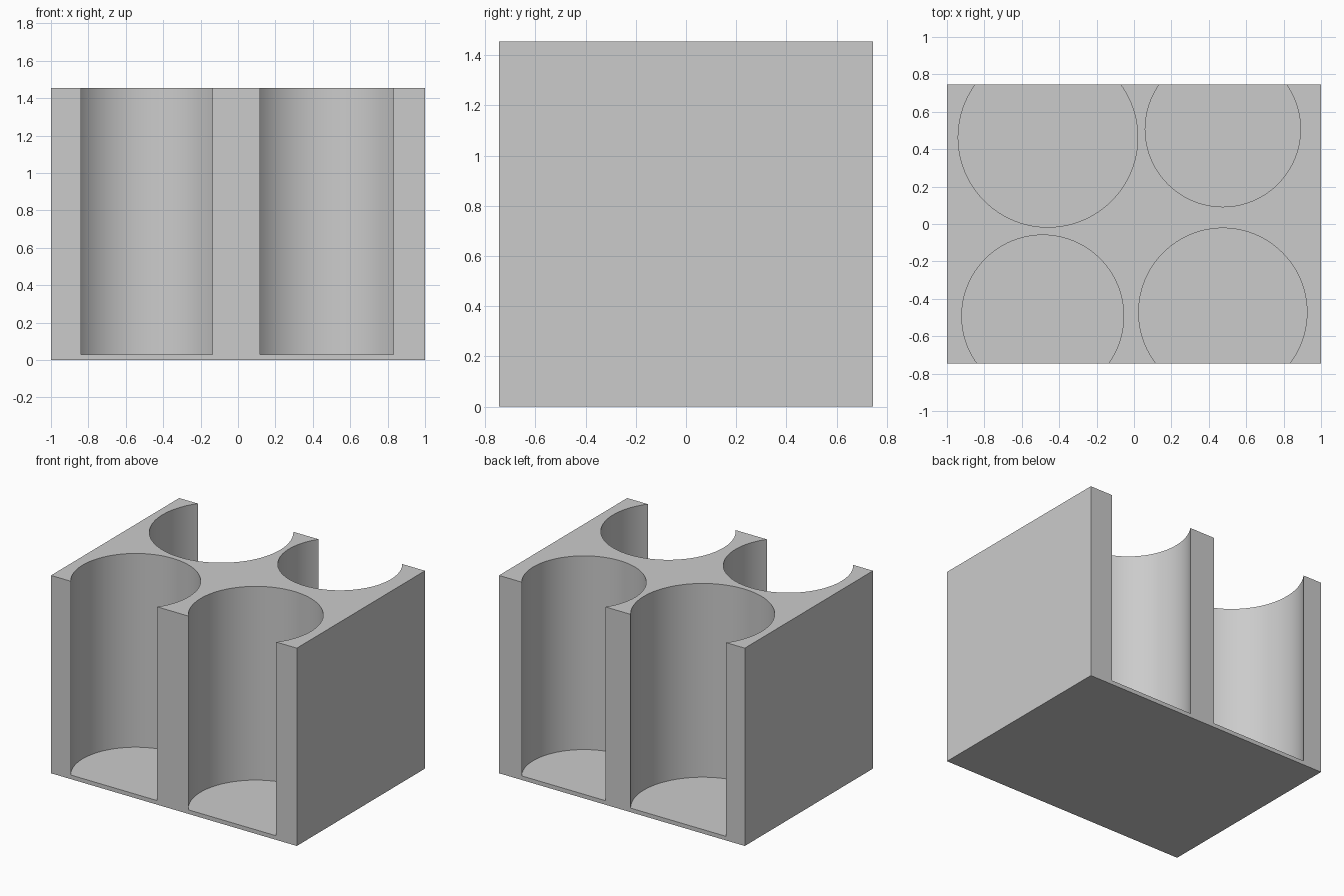
import bpy

cube = bpy.data.objects.get("Cube")
if cube:
    bpy.data.objects.remove(cube, do_unlink=True)

HEIGHT, DEPTH, FLOOR = 1.455, 1.49, 0.03

# Plain grey plastic
grey = bpy.data.materials.new("light grey")
grey.use_nodes = True
grey.diffuse_color = (0.6, 0.6, 0.6, 1)
grey.node_tree.nodes["Principled BSDF"].inputs["Base Color"].default_value = (0.6, 0.6, 0.6, 1)

# Solid holder block
bpy.ops.mesh.primitive_cube_add(size=1, location=(0, 0, HEIGHT / 2))
holder = bpy.context.object
holder.name = "holder_block"
holder.scale = (2, DEPTH, HEIGHT)
bpy.ops.object.transform_apply(location=True, rotation=False, scale=True)
holder.data.materials.append(grey)

# Round wells, open through the front and back walls: x, y, radius
wells = {
    "front_right_well": (-0.488, -0.492, 0.433),
    "front_left_well": (0.475, -0.472, 0.45),
    "back_right_well": (-0.46, 0.463, 0.48),
    "back_left_well": (0.475, 0.507, 0.415),
}


def cut_well(name, x, y, radius):
    bpy.ops.mesh.primitive_cylinder_add(
        vertices=96, radius=radius, depth=HEIGHT,
        location=(x, y, FLOOR + HEIGHT / 2))
    cutter = bpy.context.object
    cutter.name = name
    cutter.hide_render = True
    cutter.data.materials.append(grey)
    cut = holder.modifiers.new(name, "BOOLEAN")
    cut.operation = "DIFFERENCE"
    cut.solver = "EXACT"
    cut.object = cutter
    bpy.ops.object.select_all(action="DESELECT")
    holder.select_set(True)
    bpy.context.view_layer.objects.active = holder
    bpy.ops.object.modifier_apply(modifier=cut.name)
    bpy.data.objects.remove(cutter, do_unlink=True)


for name, well in wells.items():
    cut_well(name, *well)

# Smooth well walls with crisp edges
bpy.ops.object.shade_smooth_by_angle(angle=0.5)
